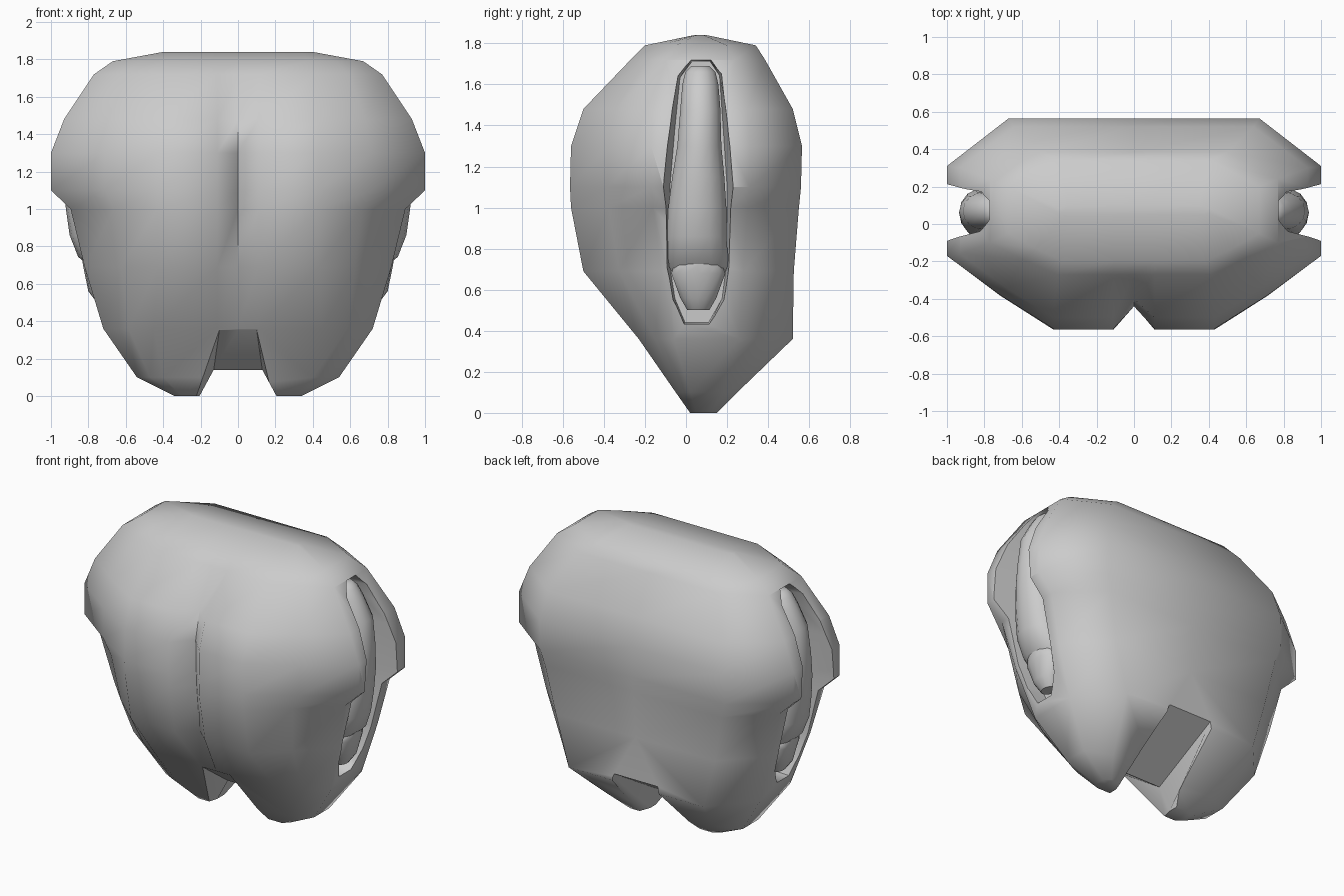
import bpy, math

if "Cube" in bpy.data.objects:
    bpy.data.objects.remove(bpy.data.objects["Cube"])


def shade(ob, angle):
    bpy.ops.object.select_all(action='DESELECT')
    ob.select_set(True)
    bpy.context.view_layer.objects.active = ob
    bpy.ops.object.shade_smooth_by_angle(angle=math.radians(angle))


def loft(name, rings, angle=62):
    n = len(rings[0])
    verts = [v for r in rings for v in r]
    faces = [(k * n + i, k * n + (i + 1) % n, (k + 1) * n + (i + 1) % n, (k + 1) * n + i)
             for k in range(len(rings) - 1) for i in range(n)]
    faces += [tuple(range(n)), tuple(range(len(verts) - n, len(verts)))]
    me = bpy.data.meshes.new(name)
    me.from_pydata(verts, [], faces)
    ob = bpy.data.objects.new(name, me)
    bpy.context.collection.objects.link(ob)
    bpy.context.view_layer.objects.active = ob
    bpy.ops.object.mode_set(mode='EDIT')
    bpy.ops.mesh.select_all(action='SELECT')
    bpy.ops.mesh.normals_make_consistent(inside=False)
    bpy.ops.object.mode_set(mode='OBJECT')
    shade(ob, angle)
    return ob


def cut(ob, cutter):
    m = ob.modifiers.new("cut", 'BOOLEAN')
    m.operation, m.solver, m.object = 'DIFFERENCE', 'EXACT', cutter
    cutter.hide_render = True
    bpy.context.view_layer.objects.active = ob
    bpy.ops.object.modifier_apply(modifier=m.name)
    bpy.data.objects.remove(cutter)


# Torso sections: z, half width, front y, back y, front flat, back flat, side y0, side y1, groove depth
SECTIONS = [
    (0.00, .34, .02, .15, .30, .30, .05, .12, 0),
    (0.10, .54, -.05, .25, .40, .37, .02, .18, 0),
    (0.36, .72, -.23, .52, .45, .49, -.06, .26, 0),
    (0.69, .82, -.50, .525, .43, .58, -.12, .28, .10),
    (1.00, .895, -.56, .55, .43, .64, -.16, .30, .13),
    (1.10, 1.0, -.565, .56, .43, .67, -.17, .31, .13),
    (1.30, 1.0, -.56, .565, .43, .67, -.17, .31, .12),
    (1.48, .93, -.50, .52, .43, .64, -.16, .30, .10),
    (1.72, .77, -.27, .385, .41, .50, -.10, .24, 0),
    (1.79, .67, -.20, .34, .38, .41, -.05, .20, 0),
    (1.84, .40, .04, .10, .34, .34, .055, .085, 0),
]
rings = []
for z, w, f, b, xf, xb, s0, s1, g in SECTIONS:
    half = [(min(.11, xf / 2), f), (xf, f), ((xf + w) / 2, f + (s0 - f) * .46),
            (w, s0), (w, s1), (xb, b)]
    rings.append([(0, f + g, z)] + [(x, y, z) for x, y in half] + [(0, b, z)]
                 + [(-x, y, z) for x, y in reversed(half)])
torso = loft("torso", rings)

# Notch between the two lower lobes
notch = []
for y, z, top in ((-.32, .42, .09), (.08, .14, .13), (.56, .43, .16)):
    notch.append([(-.26, y, -.1), (.26, y, -.1), (top, y, z), (-top, y, z)])
cut(torso, loft("notch_cutter", notch))

# Side slots: outline in y, z with an inner floor depth
SLOT = [(-.02, .42), (.12, .42), (.20, .54), (.225, .70), (.23, 1.1), (.205, 1.42),
        (.185, 1.66), (.13, 1.73), (.02, 1.73), (-.05, 1.65), (-.08, 1.4),
        (-.11, 1.1), (-.11, .70), (-.08, .54)]


def floor_x(z):
    return .64 + .10 * math.sin(math.pi * (z - .42) / 1.4)


for s in (1, -1):
    inner = [(s * floor_x(z), .065 + (y - .065) * .82, 1.08 + (z - 1.08) * .97) for y, z in SLOT]
    outer = [(s * 1.06, .065 + (y - .065) * 1.04, 1.08 + (z - 1.08) * 1.01) for y, z in SLOT]
    cut(torso, loft("slot_cutter", [inner, outer]))
shade(torso, 62)

# Folded limbs in the slots: z, outer x, half thickness, centre y, half width
LIMB = [(.66, .79, .06, .06, .12), (.71, .815, .09, .06, .145), (.745, .855, .10, .06, .15),
        (.86, .90, .12, .05, .15), (1.0, .92, .12, .055, .145), (1.15, .935, .12, .06, .13),
        (1.3, .935, .12, .065, .11), (1.48, .915, .11, .07, .10), (1.6, .85, .10, .07, .09),
        (1.66, .81, .08, .07, .075), (1.69, .775, .05, .07, .045)]
TIP = [(.50, .755, .04, .06, .055), (.56, .80, .07, .06, .09), (.68, .825, .08, .06, .135),
       (.72, .832, .08, .06, .12), (.76, .835, .08, .06, .07)]


def tube(name, spec, s, n=14):
    loft(name, [[(s * (xo - rx + rx * math.cos(2 * math.pi * i / n)),
                  cy + ry * math.sin(2 * math.pi * i / n), z) for i in range(n)]
                for z, xo, rx, cy, ry in spec], 50)


for s, side in ((1, "right"), (-1, "left")):
    tube("limb_" + side, LIMB, s)
    tube("limb_tip_" + side, TIP, s)
